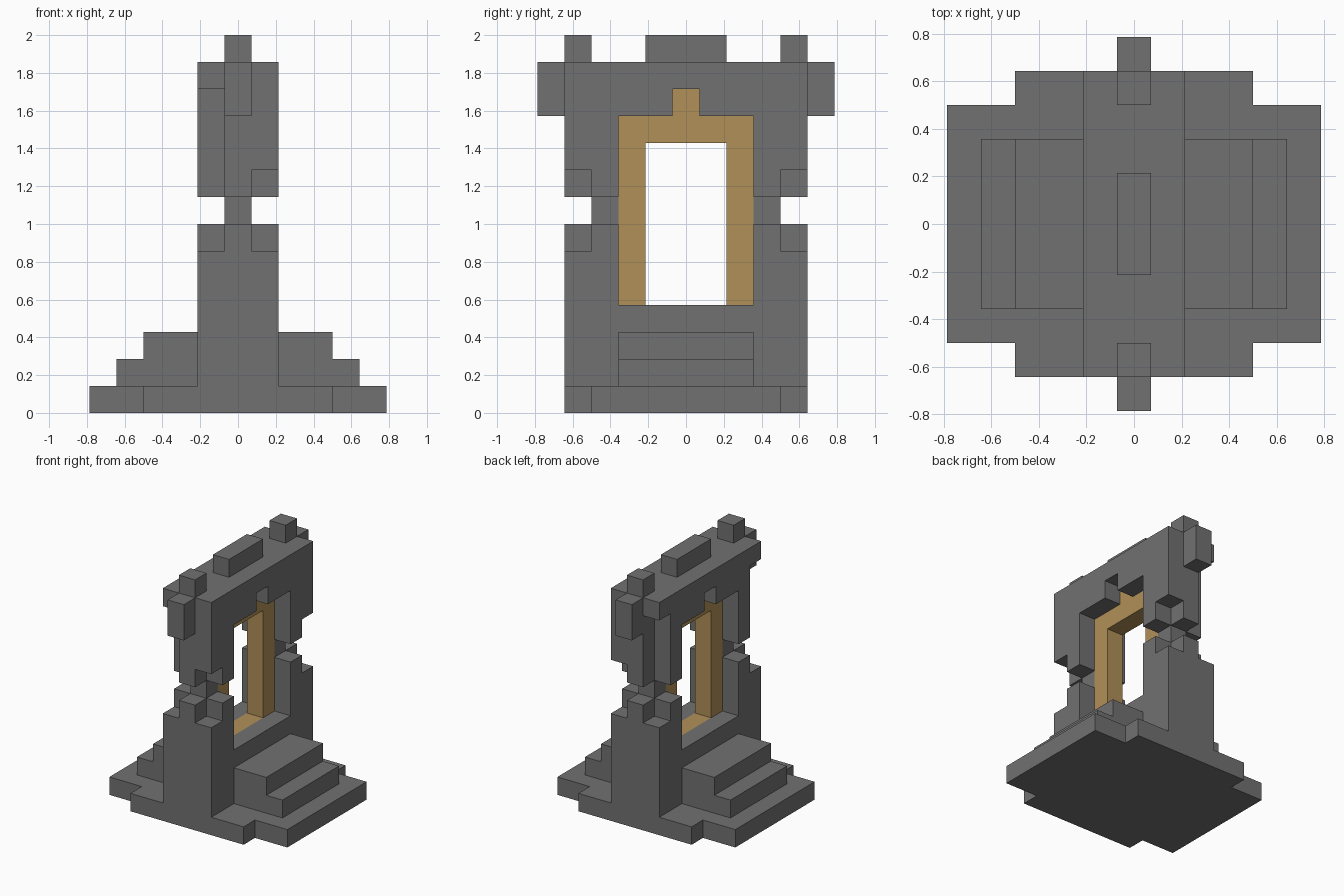
import bpy, bmesh, math
from itertools import product
from mathutils import Vector

if "Cube" in bpy.data.objects:
    bpy.data.objects.remove(bpy.data.objects["Cube"], do_unlink=True)

UNIT = 1 / 7  # edge length of one building block


def material(name, rgb):
    mat = bpy.data.materials.new(name)
    mat.use_nodes = True
    mat.diffuse_color = (*rgb, 1)
    mat.node_tree.nodes["Principled BSDF"].inputs["Base Color"].default_value = (*rgb, 1)
    return mat


stone = material("grey stone", (0.165, 0.165, 0.165))
gold = material("dull gold", (0.434, 0.279, 0.098))


def block(x, y, z):
    """Cells in a box; each argument is an inclusive (low, high) range."""
    return set(product(*(range(lo, hi + 1) for lo, hi in (x, y, z))))


def span(n):
    return (-n, n)


def at(n):
    return (n, n)


# Stepped base slab
base = block(span(5), span(3), at(0)) | block(span(3), span(4), at(0))

# Broken gateway wall with a stepped arch
wall = block(span(1), span(4), (1, 12))
wall -= block(span(1), span(2), (4, 10)) | block(span(1), at(0), at(11))
wall -= block(at(0), span(2), at(3))
for s in (-1, 1):
    wall -= block(span(1), at(4 * s), at(7))
    wall -= block(at(-1), at(4 * s), (8, 11))
    wall -= block(at(1), at(4 * s), at(8))
    for side in (-1, 1):
        wall -= block(at(side), at(3 * s), at(7))
        wall -= block(at(side), at(4 * s), at(6))

# Gold lining of the doorway, with its sill and keystone
frame = block(at(0), span(2), (3, 10)) - block(at(0), span(1), (4, 9))
frame |= block(at(0), at(0), at(11))

parts = {
    "base_slab": (base, stone),
    "gateway_wall": (wall, stone),
    "doorway_frame": (frame, gold),
    "centre_crest": (block(at(0), span(1), at(13)), stone),
}

# Parts repeated on both sides
for s, side, end in ((1, "left", "back"), (-1, "right", "front")):
    lower = block(tuple(sorted((2 * s, 4 * s))), span(2), at(1))
    upper = block(tuple(sorted((2 * s, 3 * s))), span(2), at(2))
    parts[side + "_steps"] = (lower | upper, stone)
    parts[end + "_crest"] = (block(at(0), at(4 * s), at(13)), stone)
    parts[end + "_bracket"] = (block(at(0), at(5 * s), (11, 12)), stone)

solid = set().union(*(cells for cells, mat in parts.values()))


def build(name, cells, mat):
    """Skin the exposed sides of the cells and merge them into flat faces."""
    bm = bmesh.new()
    for cell in sorted(cells):
        centre = Vector(cell) + Vector((0, 0, 0.5))
        for axis, sign in product(range(3), (-1, 1)):
            normal = Vector((0, 0, 0))
            normal[axis] = sign
            if tuple(int(c) for c in Vector(cell) + normal) in solid:
                continue
            u = Vector((0, 0, 0))
            u[(axis + 1) % 3] = 0.5
            v = normal.cross(u)
            middle = centre + normal / 2
            ring = (middle - u - v, middle + u - v, middle + u + v, middle - u + v)
            bm.faces.new([bm.verts.new(p * UNIT) for p in ring])
    bmesh.ops.remove_doubles(bm, verts=bm.verts, dist=UNIT / 100)
    bmesh.ops.dissolve_limit(bm, angle_limit=math.radians(1), verts=bm.verts, edges=bm.edges)
    mesh = bpy.data.meshes.new(name)
    bm.to_mesh(mesh)
    bm.free()
    mesh.materials.append(mat)
    bpy.context.collection.objects.link(bpy.data.objects.new(name, mesh))


for name, (cells, mat) in parts.items():
    build(name, cells, mat)
